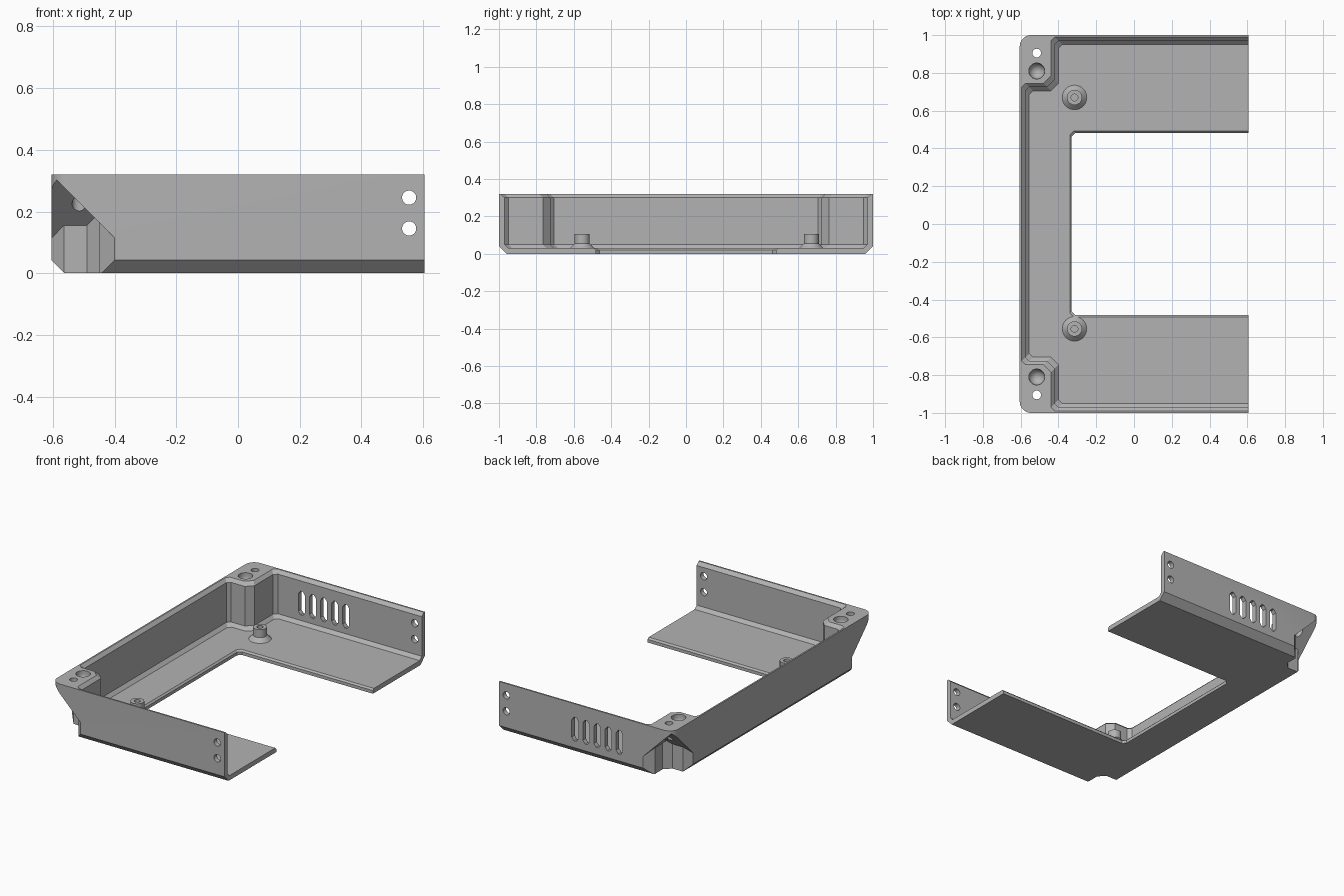
import bpy, bmesh
from math import sin, cos, pi, radians

if "Cube" in bpy.data.objects:
    bpy.data.objects.remove(bpy.data.objects["Cube"])

X, Y, H = 0.605, 1.0, 0.32      # half length, half width, height

grey = bpy.data.materials.new("plain grey")
grey.use_nodes = True
grey.diffuse_color = (0.45, 0.45, 0.45, 1)
grey.node_tree.nodes["Principled BSDF"].inputs["Base Color"].default_value = grey.diffuse_color


def loft(name, rings, planes=()):
    """Skin matching rings into a closed solid, then trim it by planes."""
    bm = bmesh.new()
    loops = [[bm.verts.new(p) for p in ring] for ring in rings]
    for a, b in zip(loops, loops[1:]):
        for i in range(len(a)):
            j = (i + 1) % len(a)
            bm.faces.new((a[i], a[j], b[j], b[i]))
    bm.faces.new(loops[0])
    bm.faces.new(loops[-1])
    for point, normal in planes:
        geom = bm.verts[:] + bm.edges[:] + bm.faces[:]
        cut = bmesh.ops.bisect_plane(bm, geom=geom, plane_co=point,
                                     plane_no=normal, clear_outer=True)
        edges = [e for e in cut["geom_cut"] if isinstance(e, bmesh.types.BMEdge)]
        bmesh.ops.contextual_create(bm, geom=edges)
    bmesh.ops.recalc_face_normals(bm, faces=bm.faces)
    mesh = bpy.data.meshes.new(name)
    bm.to_mesh(mesh)
    bm.free()
    mesh.materials.append(grey)
    obj = bpy.data.objects.new(name, mesh)
    bpy.context.collection.objects.link(obj)
    return obj


def at_height(points, z):
    return [(x, y, z) for x, y in points]


def circle(cx, cy, r, n=32):
    return [(cx + r * cos(2 * pi * i / n), cy + r * sin(2 * pi * i / n)) for i in range(n)]


def activate(obj):
    bpy.ops.object.select_all(action="DESELECT")
    obj.select_set(True)
    bpy.context.view_layer.objects.active = obj


def carve(target, cutter):
    """Subtract the cutter and throw it away."""
    cutter.hide_render = True
    mod = target.modifiers.new("cut", "BOOLEAN")
    mod.operation = "DIFFERENCE"
    mod.solver = "EXACT"
    mod.object = cutter
    activate(target)
    bpy.ops.object.modifier_apply(modifier=mod.name)
    bpy.data.objects.remove(cutter)


def outer_plan(inset):
    """Outer outline with two rounded rear corners and a square open end."""
    r, pts = 0.06, [(X, -Y + inset), (X, Y - inset)]
    for sy, start in ((1, 90), (-1, 180)):
        for i in range(9):
            a = radians(start + i * 90 / 8)
            pts.append((-X + inset + r + r * cos(a), sy * (Y - inset - r) + r * sin(a)))
    return pts


def cavity_plan(grow):
    """Inner outline stepping round the two corner blocks."""
    wall, block = 0.97 + grow, 0.725 + grow
    bx, back = -0.42 - grow, -0.575 - grow
    half = [(X + 0.1, wall), (bx + 0.02, wall), (bx, wall - 0.02), (bx, block + 0.04),
            (bx - 0.04, block), (back + 0.02, block), (back, block - 0.02)]
    return half + [(x, -y) for x, y in reversed(half)]


# Tray body with chamfered lower edge, hollowed out
body = loft("tray_body", [at_height(outer_plan(0.042), 0),
                          at_height(outer_plan(0), 0.042),
                          at_height(outer_plan(0), H)])
carve(body, loft("cavity", [at_height(cavity_plan(-0.02), 0.03),
                            at_height(cavity_plan(0), 0.05),
                            at_height(cavity_plan(0), H - 0.02),
                            at_height(cavity_plan(0.02), H),
                            at_height(cavity_plan(0.02), H + 0.1)]))


# Floor opening with clipped corners and a bevelled upper edge
def opening_plan(grow):
    x, y, c = -0.33 - grow, 0.482 + grow, 0.02
    return [(X + 0.1, -y), (X + 0.1, y), (x + c, y), (x, y - c), (x, c - y), (x + c, -y)]


carve(body, loft("floor_opening", [at_height(opening_plan(0), -0.1),
                                   at_height(opening_plan(0), 0.02),
                                   at_height(opening_plan(0.01), 0.03),
                                   at_height(opening_plan(0.01), 0.1)]))

# Pockets below the corner lugs, roofed by two sloping planes
pocket = [(0.255, -0.05), (0.155, 0.05), (0.155, 0.125), (0.115, 0.165),
          (0.04, 0.165), (-0.05, 0.26), (-0.05, -0.05)]
for s in (-1, 1):
    plan = [(dx - X, s * (Y - dy)) for dx, dy in pocket]
    carve(body, loft("corner_pocket", [at_height(plan, -0.1), at_height(plan, 0.5)],
                     [((-X, 0, H), (1, 0, 1)), ((0, s * Y, H), (0, -s, 1))]))
    # Through hole and blind domed recess in the lug
    hole = circle(-0.515, s * 0.905, 0.023)
    carve(body, loft("lug_hole", [at_height(hole, 0.05), at_height(hole, H + 0.1)]))
    bowl = [at_height(circle(-0.515, s * 0.81, 0.042 * cos(radians(a))),
                      H - 0.02 + 0.042 * sin(radians(a))) for a in range(-80, 1, 16)]
    bowl.append(at_height(circle(-0.515, s * 0.81, 0.042), H + 0.1))
    carve(body, loft("lug_recess", bowl))
    # Two fixing holes near the open end of the side wall
    for z in (0.145, 0.245):
        ring = circle(0.555, z, 0.023)
        carve(body, loft("wall_hole", [[(x, s * d, h) for x, h in ring] for d in (0.9, 1.1)]))

# Vent slots in the rear side wall
for i in range(5):
    cx, w, c = -0.08 + (i - 2) * 0.0775, 0.023, 0.02
    slot = [(cx - w, 0.085 + c), (cx - w / 3, 0.085), (cx + w / 3, 0.085), (cx + w, 0.085 + c),
            (cx + w, 0.235 - c), (cx + w / 3, 0.235), (cx - w / 3, 0.235), (cx - w, 0.235 - c)]
    carve(body, loft("vent_slot", [[(x, d, z) for x, z in slot] for d in (0.9, 1.1)]))

# Hollow standoffs with conical feet
parts = [body]
for name, y in (("rear_standoff", 0.67), ("front_standoff", -0.555)):
    profile = [(0.065, 0.025), (0.065, 0.03), (0.04, 0.055), (0.04, 0.105),
               (0.018, 0.105), (0.018, 0.04)]
    parts.append(loft(name, [at_height(circle(-0.315, y, r), z) for r, z in profile]))

for part in parts:
    activate(part)
    bpy.ops.object.shade_smooth_by_angle(angle=radians(25))
